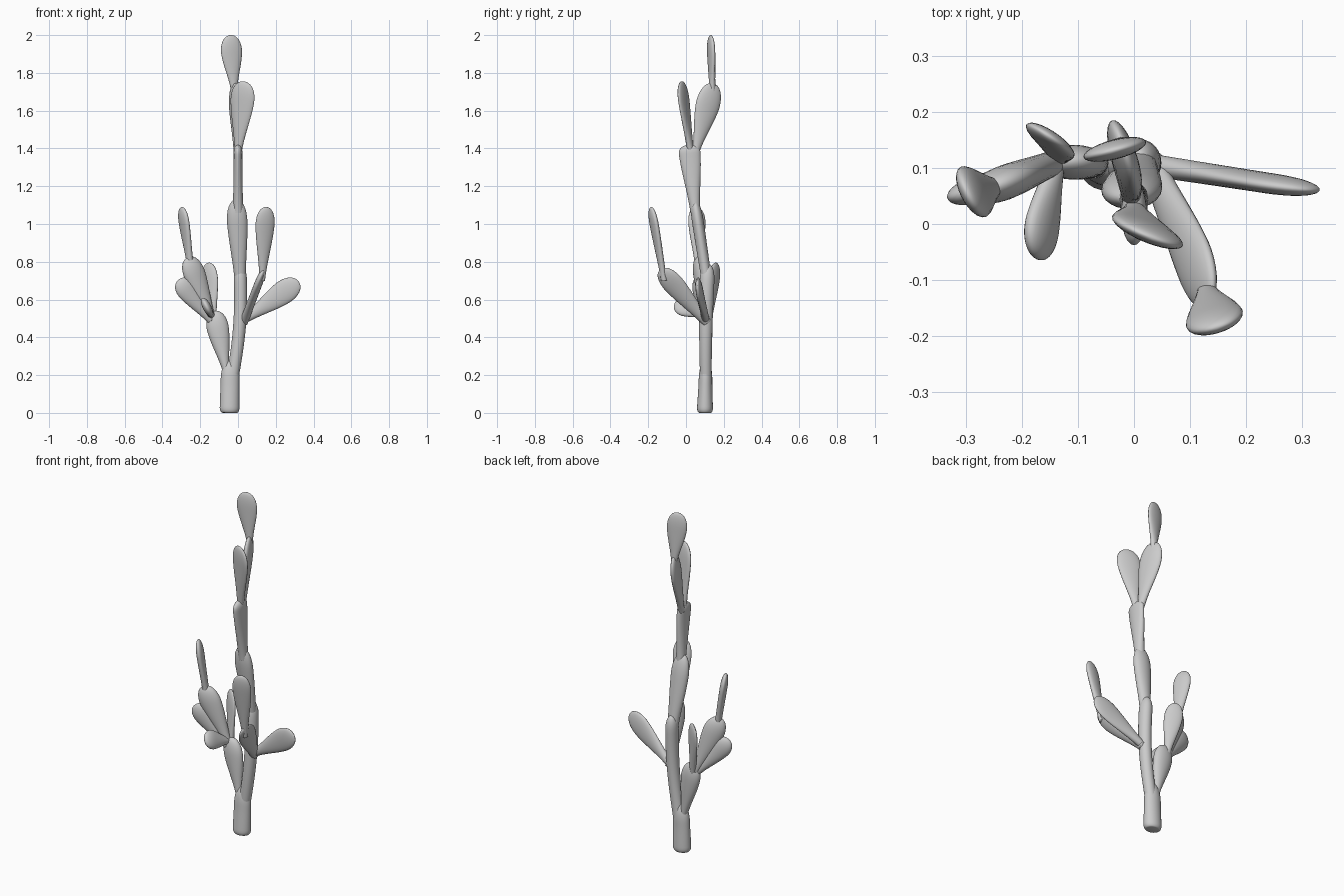
import bpy, bmesh, math
from mathutils import Vector

SIDES, RINGS = 24, 26


def pad(name, base, tip, across, width, thick, neck_w, neck_t, peak=0.72, bow=(0, 0, 0), round_base=False):
    """Cactus pad: elliptical rings flaring from a narrow neck to a rounded tip."""
    base, tip, bow = Vector(base), Vector(tip), Vector(bow)
    axis = (tip - base).normalized()
    side = Vector(across)
    side = (side - axis * side.dot(axis)).normalized()
    flat = axis.cross(side)
    bm = bmesh.new()
    rings = []
    for i in range(RINGS):
        u = i / RINGS
        t = 0.5 - 0.5 * math.cos(math.pi * u)
        s = min(t / peak, 1)
        grow = s * s * (3 - 2 * s) * 0.6 + s * 0.4
        cap = 1.0
        if t > peak:
            cap = (1 - ((t - peak) / (1 - peak)) ** 2.3) ** (1 / 2.1)
        if round_base and t < 0.1:
            cap *= 0.7 + 0.3 * math.sqrt(1 - (1 - t / 0.1) ** 2)
        w = (neck_w + (width - neck_w) * grow) * cap / 2
        h = (neck_t + (thick - neck_t) * grow) * cap / 2
        c = base.lerp(tip, t) + bow * math.sin(math.pi * t)
        rings.append([bm.verts.new(c + side * w * math.cos(a) + flat * h * math.sin(a))
                      for a in (2 * math.pi * k / SIDES for k in range(SIDES))])
    for r, q in zip(rings, rings[1:]):
        for k in range(SIDES):
            j = (k + 1) % SIDES
            bm.faces.new((r[k], r[j], q[j], q[k]))
    bm.faces.new(rings[0][::-1])
    top = bm.verts.new(tip)
    for k in range(SIDES):
        bm.faces.new((rings[-1][k], rings[-1][(k + 1) % SIDES], top))
    bmesh.ops.recalc_face_normals(bm, faces=bm.faces)
    me = bpy.data.meshes.new(name)
    bm.to_mesh(me)
    bm.free()
    for p in me.polygons:
        p.use_smooth = True
    ob = bpy.data.objects.new(name, me)
    bpy.context.collection.objects.link(ob)


X, Y = (1, 0, 0), (0, 1, 0)

# main stem, bottom to top
pad("stem_base", (-0.045, 0.10, 0), (-0.04, 0.105, 0.28), X, 0.10, 0.072, 0.105, 0.085, 0.6, round_base=True)
pad("stem_lower", (-0.03, 0.105, 0.18), (0.01, 0.115, 0.79), X, 0.07, 0.078, 0.065, 0.062, 0.85, (0.02, -0.005, 0))
pad("stem_middle", (0.012, 0.11, 0.70), (-0.01, 0.045, 1.13), X, 0.108, 0.062, 0.06, 0.055, 0.72)
pad("stem_upper", (0, 0.05, 1.06), (0, 0.015, 1.42), Y, 0.115, 0.046, 0.052, 0.052, 0.88)

# crown pads
pad("crown_back_pad", (-0.005, 0.05, 1.38), (-0.022, 0.145, 1.745), (-0.35, 1, 0), 0.135, 0.045, 0.04, 0.035, 0.68)
pad("crown_front_pad", (0.0, 0.025, 1.38), (0.032, -0.025, 1.755), (1, -0.4, 0), 0.135, 0.036, 0.04, 0.035, 0.74)
pad("crown_top_pad", (-0.02, 0.14, 1.70), (-0.04, 0.13, 2.0), (1, 0.25, 0), 0.115, 0.035, 0.032, 0.032, 0.7)

# left branch
pad("left_branch", (-0.06, 0.105, 0.21), (-0.125, 0.112, 0.54), X, 0.117, 0.062, 0.035, 0.045, 0.72)
pad("left_outer_pad", (-0.145, 0.105, 0.49), (-0.315, 0.05, 0.705), (0.75, 0.2, 0.6), 0.11, 0.05, 0.04, 0.04, 0.74)
pad("left_upper_pad", (-0.14, 0.11, 0.50), (-0.265, 0.06, 0.825), (1, 0.35, 0.3), 0.12, 0.062, 0.045, 0.045, 0.72)
pad("left_tip_pad", (-0.25, 0.065, 0.77), (-0.298, 0.055, 1.09), (-0.5, 1, 0), 0.10, 0.04, 0.035, 0.035, 0.74)
pad("left_back_pad", (-0.13, 0.12, 0.49), (-0.157, 0.16, 0.795), (-0.85, 0.55, 0), 0.10, 0.032, 0.035, 0.035, 0.7)
pad("left_front_pad", (-0.14, 0.11, 0.515), (-0.175, -0.06, 0.58), (-0.45, 0, 0.9), 0.105, 0.045, 0.035, 0.035, 0.68)

# right branches
pad("right_branch", (0.03, 0.11, 0.48), (0.137, -0.135, 0.76), (0.35, 0.6, 0.7), 0.115, 0.042, 0.05, 0.045, 0.72)
pad("right_tip_pad", (0.128, -0.115, 0.70), (0.148, -0.185, 1.09), (1, 0.3, 0), 0.105, 0.04, 0.03, 0.032, 0.76)
pad("right_side_pad", (0.03, 0.105, 0.49), (0.322, 0.06, 0.695), (-0.5, 0, 0.85), 0.125, 0.036, 0.04, 0.04, 0.72)
